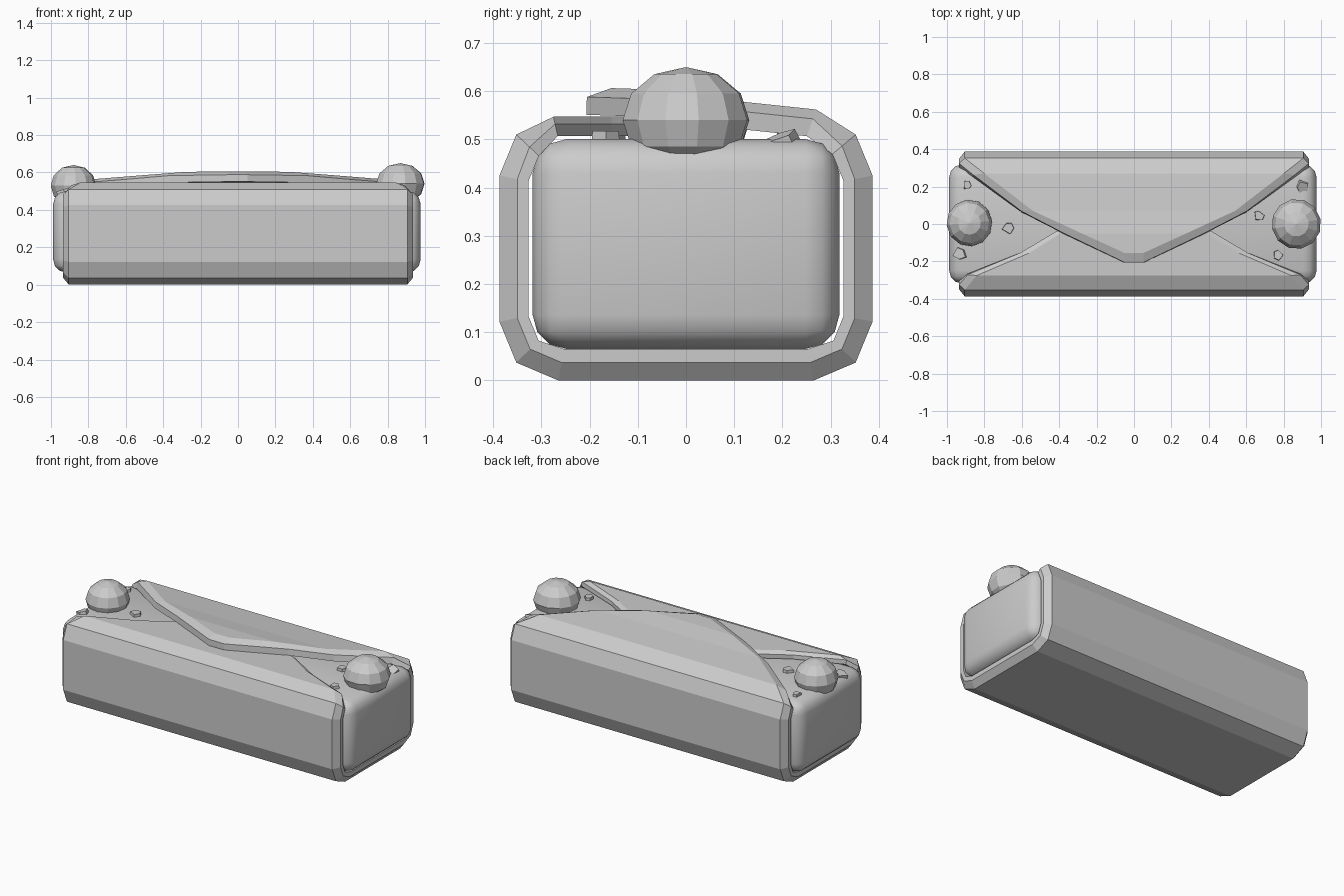
import bpy, bmesh, math, random
from mathutils import Vector

if "Cube" in bpy.data.objects:
    bpy.data.objects.remove(bpy.data.objects["Cube"])

random.seed(4)


def add_object(name, bm):
    bmesh.ops.recalc_face_normals(bm, faces=bm.faces)
    mesh = bpy.data.meshes.new(name)
    bm.to_mesh(mesh)
    bm.free()
    ob = bpy.data.objects.new(name, mesh)
    bpy.context.collection.objects.link(ob)
    return ob


# Wrapper path, back flap tip round the bottom to the front flap tip:
# y, z, half width, side chamfer width, chamfer depth, thickness
path = [
    (-.205, .608, .05, 0, .02, .057), (-.05, .603, .37, .09, .02, .057),
    (.07, .583, .60, .06, .02, .057), (.27, .562, .86, .06, .02, .057),
    (.352, .51, .935, .03, .035, .06), (.387, .425, .935, .03, .037, .06),
    (.387, .122, .935, .03, .037, .06), (.352, .037, .935, .03, .037, .06),
    (.265, 0, .935, .03, .037, .065), (-.265, 0, .935, .03, .037, .065),
    (-.352, .037, .935, .03, .037, .06), (-.387, .122, .935, .03, .037, .06),
    (-.387, .425, .935, .03, .037, .06), (-.352, .51, .935, .03, .035, .06),
    (-.275, .547, .89, .05, .015, .04), (-.155, .547, .61, .05, .015, .04),
    (-.03, .547, .40, .04, .015, .04), (.10, .547, .06, 0, .015, .04),
]


def wrapper():
    pts = [Vector((p[0], p[1])) for p in path]
    n = len(pts)
    bm = bmesh.new()
    rings = []
    for i, (y, z, w, c, d, t) in enumerate(path):
        # mitred inward normal of the path
        dirs = []
        if i > 0:
            dirs.append((pts[i] - pts[i - 1]).normalized())
        if i < n - 1:
            dirs.append((pts[i + 1] - pts[i]).normalized())
        norms = [Vector((v.y, -v.x)) for v in dirs]
        m = sum(norms, Vector((0, 0))).normalized()
        m /= max(.6, m.dot(norms[0]))
        top = pts[i].copy()
        # flap tips are chamfered too
        if i in (0, n - 1):
            top += (pts[1] - pts[0] if i == 0 else pts[-2] - pts[-1]).normalized() * .05
        mid, low = pts[i] + m * d, pts[i] + m * t
        rings.append([bm.verts.new((x, p.x, p.y)) for x, p in (
            (-w + c, top), (w - c, top), (w, mid), (w, low), (-w, low), (-w, mid))])
    for a, b in zip(rings, rings[1:]):
        for k in range(6):
            j = (k + 1) % 6
            bm.faces.new((a[k], a[j], b[j], b[k]))
    for r in (rings[0], rings[-1]):
        bm.faces.new((r[0], r[1], r[2], r[5]))
        bm.faces.new((r[5], r[2], r[3], r[4]))
    return add_object("wrapper", bm)


wrapper()

# Soft inner block
bpy.ops.mesh.primitive_cube_add(size=1, location=(-.006, 0, .283))
block = bpy.context.object
block.name = "filling_block"
block.scale = (1.965, .636, .435)
bpy.ops.object.transform_apply(location=False, rotation=False, scale=True)
bevel = block.modifiers.new("round", 'BEVEL')
bevel.width = .07
bevel.segments = 3
bpy.ops.object.shade_smooth()

# Faceted balls at the ends
for name, loc, size, turn in (
        ("left_ball", (-.88, .005, .53), (.122, .125, .11), .1),
        ("right_ball", (.868, 0, .54), (.132, .134, .11), .2)):
    bpy.ops.mesh.primitive_uv_sphere_add(segments=12, ring_count=6, radius=1,
                                         location=loc, rotation=(0, 0, turn))
    ball = bpy.context.object
    ball.name = name
    ball.scale = size


# Crumbs: small irregular five-sided chips
def crumb(i, loc, r, tilt):
    bm = bmesh.new()
    ring = []
    for k in range(5):
        a = k * math.tau / 5 + random.uniform(-.3, .3) + i
        s = r * random.uniform(.8, 1.2)
        ring.append(bm.verts.new((s * math.cos(a), s * math.sin(a), -.015)))
    face = bm.faces.new(ring)
    ext = bmesh.ops.extrude_face_region(bm, geom=[face])
    for v in ext["geom"]:
        if isinstance(v, bmesh.types.BMVert):
            v.co.z += .03
            v.co.xy *= .9
    ob = add_object(f"crumb_{i + 1}", bm)
    ob.location = loc
    ob.rotation_euler = tilt


crumbs = [
    ((-.89, .21, .50), .027, (0, 0, 0)), ((-.67, -.02, .502), .034, (0, 0, 0)),
    ((-.93, -.16, .495), .038, (0, -.3, 0)), ((.90, .195, .492), .04, (.35, .2, 0)),
    ((.67, .045, .502), .032, (0, 0, 0)), ((.77, -.165, .502), .032, (0, 0, 0)),
]
for i, (loc, r, tilt) in enumerate(crumbs):
    crumb(i, loc, r, tilt)
